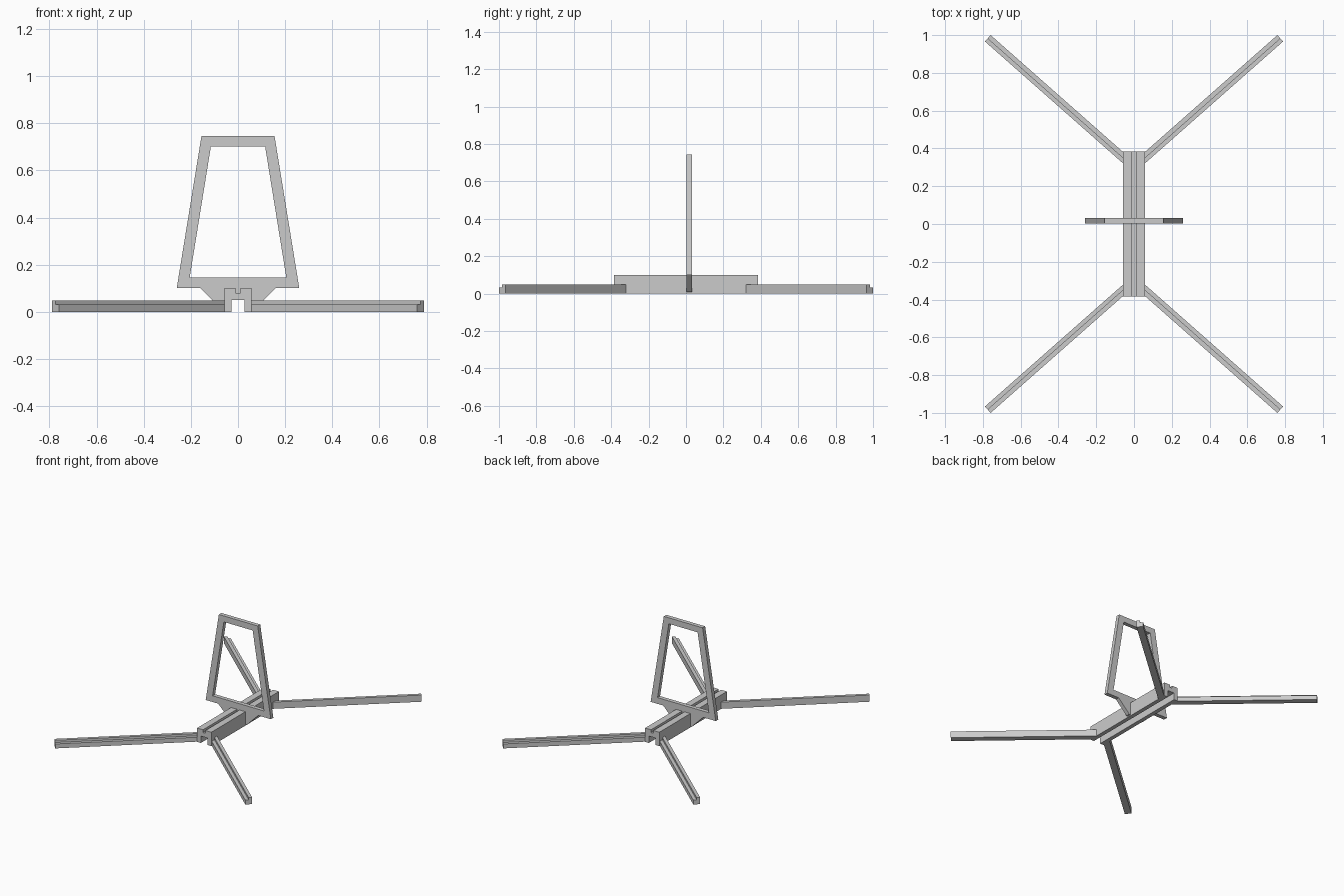
import bpy
import bmesh
from mathutils import Vector

cube = bpy.data.objects.get("Cube")
if cube:
    bpy.data.objects.remove(cube, do_unlink=True)

grey = bpy.data.materials.new("light_grey")
grey.use_nodes = True
colour = (0.6, 0.6, 0.6, 1)
grey.diffuse_color = colour
grey.node_tree.nodes["Principled BSDF"].inputs["Base Color"].default_value = colour


def prism(name, rings, to_3d, depth):
    """Extrude flat outlines (ring, depth pairs share one mesh) along a vector."""
    bm = bmesh.new()
    for ring in rings:
        face = bm.faces.new([bm.verts.new(to_3d(*p)) for p in ring])
        out = bmesh.ops.extrude_face_region(bm, geom=[face])
        moved = [v for v in out["geom"] if isinstance(v, bmesh.types.BMVert)]
        bmesh.ops.translate(bm, verts=moved, vec=Vector(depth))
    bmesh.ops.recalc_face_normals(bm, faces=bm.faces)
    mesh = bpy.data.meshes.new(name)
    bm.to_mesh(mesh)
    bm.free()
    mesh.materials.append(grey)
    obj = bpy.data.objects.new(name, mesh)
    bpy.context.collection.objects.link(obj)
    return obj


def mirrored(half):
    """Close a right-hand outline with its reflection in x."""
    return half + [(-x, z) for x, z in reversed(half)]


# Central rail: wide channel below, narrow slot on top
rail = [(0.01, 0.08), (0.01, 0.1), (0.057, 0.1), (0.057, 0),
        (0.027, 0), (0.027, 0.05)]
prism("central_rail", [mirrored(rail)],
      lambda x, z: (x, -0.385, z), (0, 0.77, 0))

# Upright frame: outer outline with its foot straddling the rail
outer = [(0.04, 0.06), (0.04, 0.008), (0.068, 0.008), (0.16, 0.1),
         (0.26, 0.1), (0.155, 0.745)]
inner = [(0.205, 0.145), (0.115, 0.702)]
FRAME_Y, FRAME_T = 0.003, 0.029
frame = prism("upright_frame", [mirrored(outer)],
              lambda x, z: (x, FRAME_Y, z), (0, FRAME_T, 0))
cutter = prism("frame_opening_cutter", [mirrored(inner)],
               lambda x, z: (x, FRAME_Y - 0.05, z), (0, 0.15, 0))
cutter.hide_render = True
cutter.hide_viewport = True
cut = frame.modifiers.new("opening", "BOOLEAN")
cut.object = cutter
cut.solver = "EXACT"

# Splayed legs: stepped profile, tall on the side facing outward in x
tip_high, tip_low = Vector((0.789, 0.966)), Vector((0.759, 1.0))
along = Vector((0.034, 0.030)).normalized()
START_X = 0.05


def root(tip):
    """Where a leg edge meets the rail wall."""
    return tip - along * ((tip.x - START_X) / along.x)


middle = (tip_high + tip_low) / 2
tall = [root(tip_high), tip_high, middle, root(middle)]
short = [root(middle), middle, tip_low, root(tip_low)]

for sx, side in ((1, "left"), (-1, "right")):
    for sy, end in ((1, "back"), (-1, "front")):
        for ring, height, part in ((tall, 0.048, "tall"), (short, 0.032, "low")):
            prism(f"{end}_{side}_leg_{part}_half", [ring],
                  lambda x, y: (sx * x, sy * y, 0), (0, 0, height))
